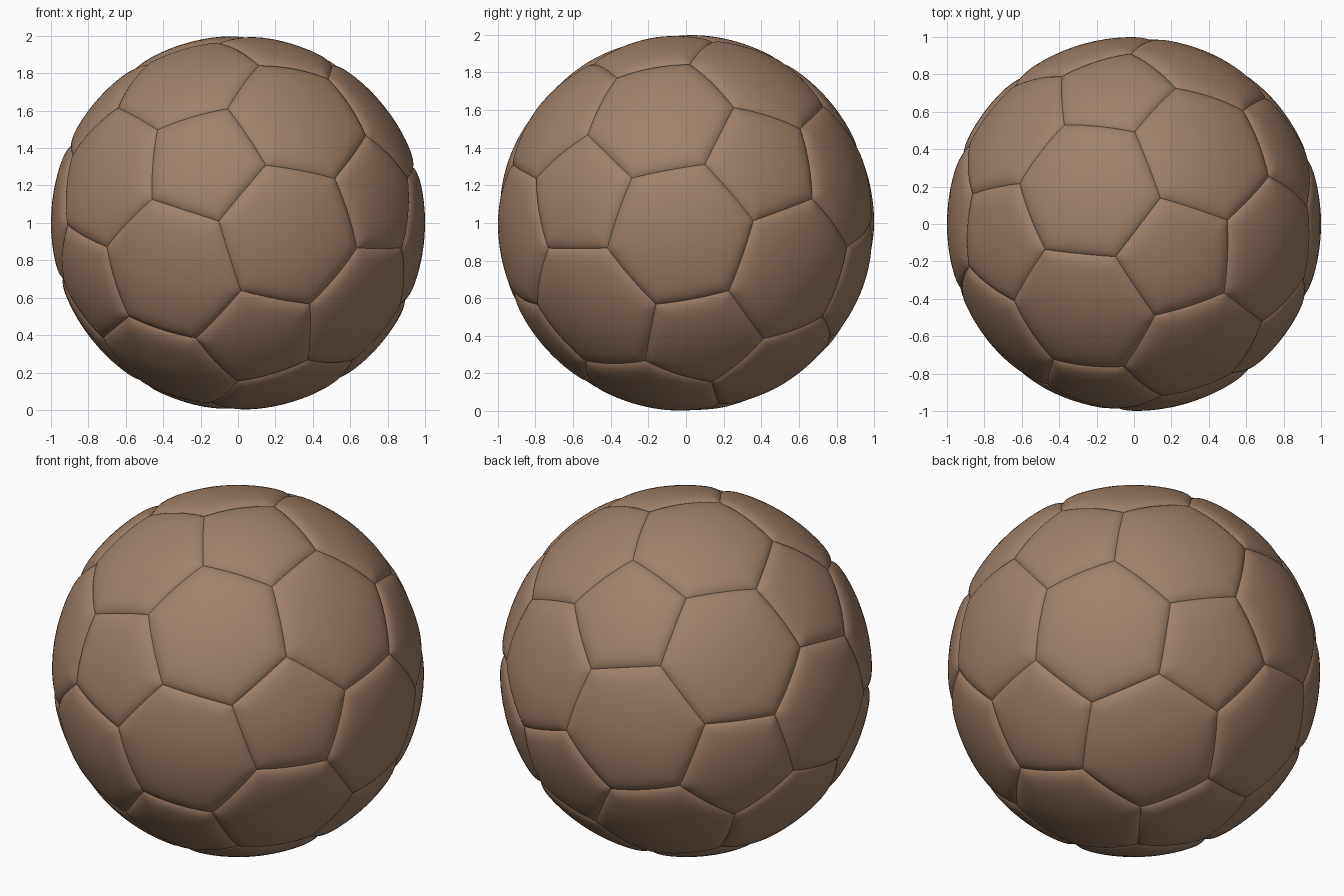
import bpy, bmesh, math
from itertools import combinations
from mathutils import Vector

if "Cube" in bpy.data.objects:
    bpy.data.objects.remove(bpy.data.objects["Cube"])

# Ball orientation: AXIS points at the front pentagon, U at one of its corners
AXIS = Vector((-0.196, -0.921, 0.338)).normalized()
U = Vector((0.978, -0.207, -0.006))
U = (U - AXIS * U.dot(AXIS)).normalized()
W = AXIS.cross(U)
DEPTH, ROLL = 0.022, 0.03      # seam depth and how softly the panels roll into it
STEPS = 14                     # segments along each panel side
RINGS = [0.15, 0.3, 0.45, 0.58, 0.68, 0.76, 0.82, 0.87, 0.91, 0.945, 0.97, 0.987, 1.0]


def polar(z, azimuth):
    r = math.sqrt(1 - z * z)
    return AXIS * z + U * (r * math.cos(azimuth)) + W * (r * math.sin(azimuth))


# Icosahedron corners are the pentagon centres, its triangles the hexagon centres
h = 1 / math.sqrt(5)
ico = [AXIS, -AXIS]
for k in range(5):
    a = math.radians(72 * k)
    ico += [polar(h, a), polar(-h, a + math.radians(36))]


def near(a, b):
    return a.dot(b) > 0.4


tris = [(a, b, c) for a, b, c in combinations(ico, 3)
        if near(a, b) and near(b, c) and near(a, c)]
corners = [(a * 2 + b).normalized() for a in ico for b in ico if 0.4 < a.dot(b) < 0.9]
panels = [(c, 5) for c in ico] + [((a + b + c).normalized(), 6) for a, b, c in tris]

bm = bmesh.new()


def add_panel(centre, sides):
    # corners in order around the panel centre
    pts = sorted(corners, key=lambda p: -p.dot(centre))[:sides]
    ax = (pts[0] - centre * pts[0].dot(centre)).normalized()
    ay = centre.cross(ax)
    pts.sort(key=lambda p: math.atan2(p.dot(ay), p.dot(ax)))
    pairs = [(pts[i], pts[(i + 1) % sides]) for i in range(sides)]
    walls = [a.cross(b).normalized() for a, b in pairs]

    def surface(p):
        # sphere point, sunk according to its distance from the nearest seam
        p = p.normalized()
        d = max(0.0, min(p.dot(w) for w in walls))
        return bm.verts.new(p * (1 - DEPTH * math.exp(-d / ROLL)) + Vector((0, 0, 1)))

    rim = [a.lerp(b, s / STEPS) for a, b in pairs for s in range(STEPS)]
    flat_centre = sum(pts, Vector()) / sides
    hub = surface(flat_centre)
    prev = None
    n = len(rim)
    for t in RINGS:
        ring = [surface(flat_centre.lerp(p, t)) for p in rim]
        for i in range(n):
            j = (i + 1) % n
            if prev is None:
                bm.faces.new((hub, ring[i], ring[j]))
            else:
                bm.faces.new((prev[i], ring[i], ring[j], prev[j]))
        prev = ring


for centre, sides in panels:
    add_panel(centre, sides)
# weld the panels along their seams
bmesh.ops.remove_doubles(bm, verts=bm.verts[:], dist=0.0005)

mesh = bpy.data.meshes.new("ball")
bm.to_mesh(mesh)
bm.free()
ball = bpy.data.objects.new("ball", mesh)
bpy.context.collection.objects.link(ball)

# Plain brown leather
mat = bpy.data.materials.new("brown")
mat.diffuse_color = (0.36, 0.22, 0.14, 1)
mat.use_nodes = True
mat.node_tree.nodes["Principled BSDF"].inputs["Base Color"].default_value = mat.diffuse_color
mesh.materials.append(mat)

bpy.context.view_layer.objects.active = ball
ball.select_set(True)
bpy.ops.object.shade_smooth_by_angle(angle=math.radians(35))
